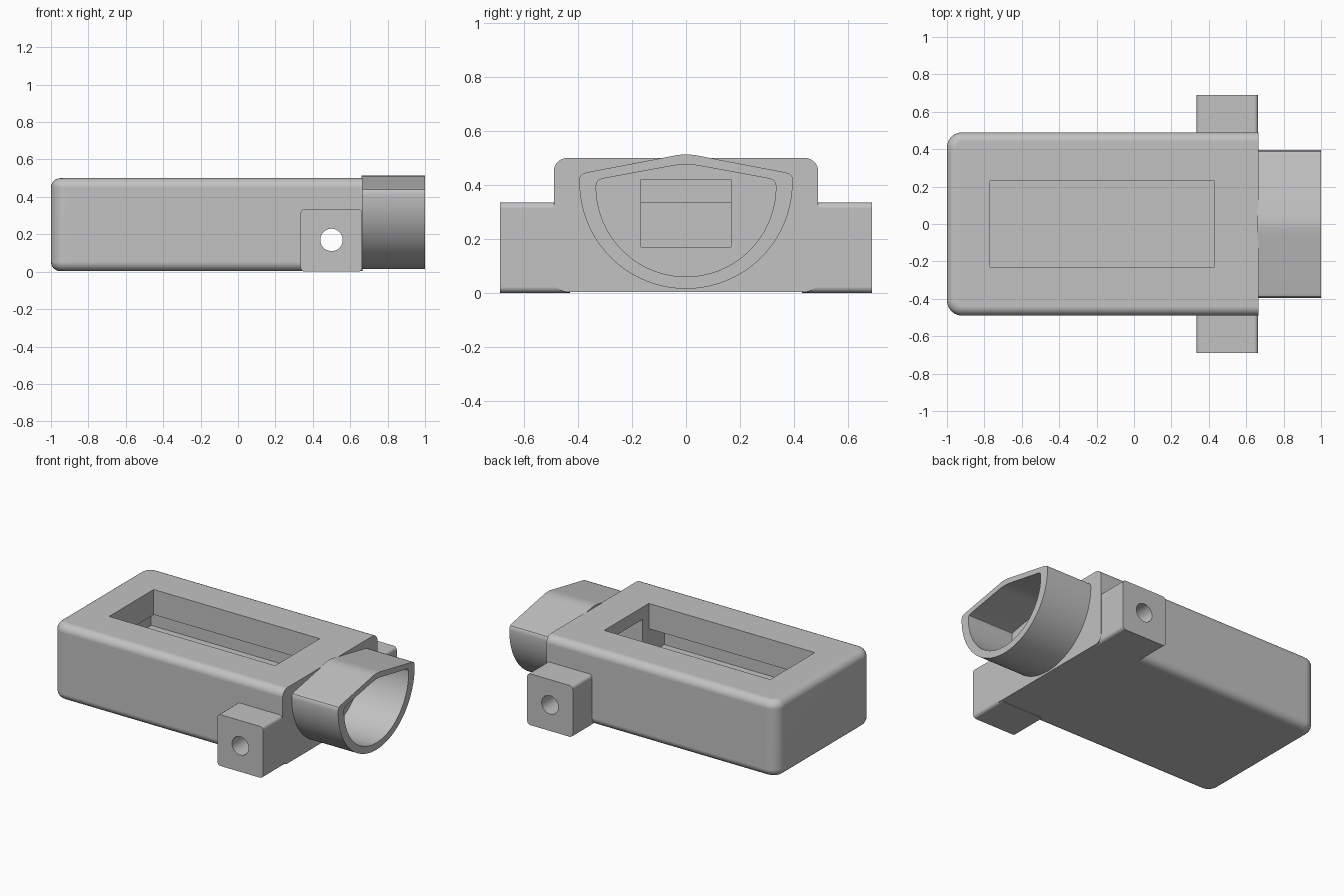
import bpy, bmesh, math

old = bpy.data.objects.get("Cube")
if old:
    bpy.data.objects.remove(old, do_unlink=True)

grey = bpy.data.materials.new("plain_grey")
grey.use_nodes = True
grey.diffuse_color = (0.54, 0.54, 0.54, 1)
grey.node_tree.nodes["Principled BSDF"].inputs["Base Color"].default_value = grey.diffuse_color


def make(name, bm):
    bmesh.ops.recalc_face_normals(bm, faces=bm.faces)
    mesh = bpy.data.meshes.new(name)
    bm.to_mesh(mesh)
    bm.free()
    mesh.materials.append(grey)
    obj = bpy.data.objects.new(name, mesh)
    bpy.context.collection.objects.link(obj)
    return obj


def box_bm(lo, hi):
    bm = bmesh.new()
    bmesh.ops.create_cube(bm, size=1)
    for v in bm.verts:
        v.co = [a + (b - a) * (c + 0.5) for a, b, c in zip(lo, hi, v.co)]
    return bm


def bevel(bm, rule, radius, segments=6):
    edges = [e for e in bm.edges if rule(*[v.co for v in e.verts])]
    bmesh.ops.bevel(bm, geom=edges, offset=radius, segments=segments,
                    profile=0.5, affect='EDGES')


def cut(obj, cutter_bm):
    cutter = make("cutter", cutter_bm)
    cutter.hide_render = True
    mod = obj.modifiers.new("cut", 'BOOLEAN')
    mod.operation, mod.solver, mod.object = 'DIFFERENCE', 'EXACT', cutter
    bpy.context.view_layer.objects.active = obj
    bpy.ops.object.modifier_apply(modifier=mod.name)
    bpy.data.objects.remove(cutter, do_unlink=True)


def smooth(obj):
    bpy.ops.object.select_all(action='DESELECT')
    obj.select_set(True)
    bpy.context.view_layer.objects.active = obj
    bpy.ops.object.shade_smooth_by_angle(angle=math.radians(30))
    mod = obj.modifiers.new("even_shading", 'WEIGHTED_NORMAL')
    mod.keep_sharp = True


def pin_bore():
    # Cylinder along y through both lugs and the body
    bm = bmesh.new()
    bmesh.ops.create_cone(bm, cap_ends=True, segments=40, radius1=0.06, radius2=0.06, depth=2)
    for v in bm.verts:
        x, y, z = v.co
        v.co = (x + 0.5, z, y + 0.17)
    return bm


# Housing: rounded everywhere except the flat end that carries the sleeve
END = 0.665
bm = box_bm((-1, -0.49, 0.003), (END, 0.49, 0.5))
bevel(bm, lambda a, b: abs(a.z - b.z) > 0.1 and a.x < 0, 0.08)
bevel(bm, lambda a, b: abs(a.z - b.z) < 1e-4 and min(a.x, b.x) < END - 0.01, 0.05)
body = make("housing", bm)

# Inner chamber, top window, end passage, pin bore
cut(body, box_bm((-0.9, -0.39, 0.17), (0.43, 0.39, 0.335)))
cut(body, box_bm((-0.77, -0.23, 0.25), (0.43, 0.23, 0.7)))
cut(body, box_bm((0.3, -0.167, 0.17), (0.8, 0.167, 0.42)))
cut(body, pin_bore())
smooth(body)

# Side lugs with a pin hole
for side, name in ((-1, "front_lug"), (1, "back_lug")):
    y0, y1 = sorted((side * 0.43, side * 0.69))
    bm = box_bm((0.335, y0, 0), (END - 0.001, y1, 0.335))
    bevel(bm, lambda a, b: abs(a.y - b.y) > 0.1, 0.022, 4)
    lug = make(name, bm)
    cut(lug, pin_bore())
    smooth(lug)


def sleeve_profile(roof, centre, radius):
    # Shallow peaked roof over a semicircle, clockwise from the peak
    half = list(roof)
    for i in range(33):
        t = math.pi / 2 * i / 32
        half.append((radius * math.cos(t), centre - radius * math.sin(t)))
    return half + [(-y, z) for y, z in reversed(half[1:-1])]


# Hollow sleeve on the end
outer = sleeve_profile([(0, 0.513), (0.03, 0.511), (0.06, 0.505), (0.37, 0.446),
                        (0.387, 0.439), (0.394, 0.428)], 0.41, 0.395)
inner = sleeve_profile([(0, 0.476), (0.03, 0.474), (0.06, 0.469), (0.31, 0.423),
                        (0.326, 0.416), (0.332, 0.406)], 0.393, 0.333)
bm = bmesh.new()
rings = [[bm.verts.new((x, y, z)) for y, z in loop]
         for x, loop in ((0.66, outer), (1, outer), (1, inner), (0.66, inner))]
count = len(outer)
for k in range(4):
    a, b = rings[k], rings[(k + 1) % 4]
    for i in range(count):
        j = (i + 1) % count
        bm.faces.new((a[i], a[j], b[j], b[i]))
smooth(make("end_sleeve", bm))
